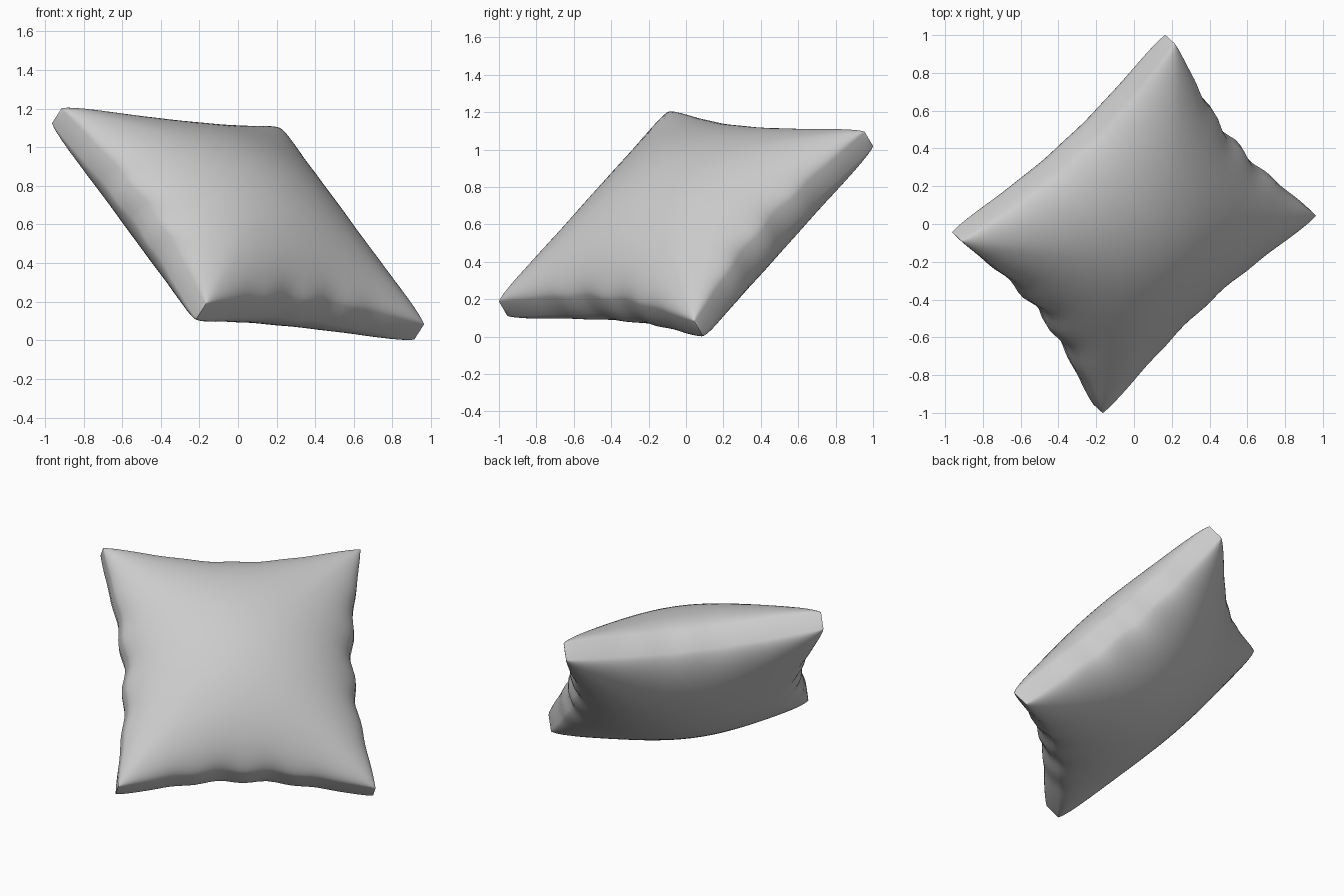
import bpy, bmesh, math
from mathutils import Vector, Matrix

cube = bpy.data.objects.get("Cube")
if cube:
    bpy.data.objects.remove(cube, do_unlink=True)

HALF_X, HALF_Y = 0.771, 0.777   # half sizes of the cushion, corner to corner
RIM = 0.052                     # half thickness of the side band
PUFF = 0.305                    # extra height of the stuffing
SEGMENTS = 48


def seam(across, along, half, wrinkle, shift):
    """Distance from the middle line, pulled in and puckered along the seam."""
    loose = max(0, 1 - along * along)
    pucker = wrinkle * math.cos(5 * math.pi * (along - shift)) * loose ** 3
    return across * (half * (1 - 0.122 * loose ** 1.4) + pucker * abs(across) ** 12)


def puffed(co):
    a, b, c = (max(-1, min(1, k)) for k in co)
    # crowd the grid lines towards the seams, where the cloth curves most
    a, b = math.sin(a * math.pi / 2), math.sin(b * math.pi / 2)
    fill = max(0, (1 - a * a) * (1 - b * b))
    corner = min(a * a, b * b)
    x = seam(a, b, HALF_X, 0.014, 0.22 if a < 0 else -0.1)
    y = seam(b, a, HALF_Y, 0.011 if b < 0 else 0.004, 0.0)
    # the side band swells a little away from the corners
    swell = 0.012 * (1 - c * c)
    x += swell * a * (1 - b * b)
    y += swell * b * (1 - a * a)
    band = RIM + 0.01 * (1 - corner)
    return Vector((x, y, c * (band + PUFF * fill ** (0.66 - 0.2 * corner))))


# Cushion: two cloth panels joined by a side band
bm = bmesh.new()
bmesh.ops.create_grid(bm, x_segments=SEGMENTS, y_segments=SEGMENTS, size=1)
for v in bm.verts:
    v.co.z = -1
lifted = bmesh.ops.extrude_face_region(bm, geom=bm.faces[:], use_keep_orig=True)
for v in lifted["geom"]:
    if isinstance(v, bmesh.types.BMVert):
        v.co.z = 1
upright = [e for e in bm.edges if abs(e.verts[0].co.z - e.verts[1].co.z) > 1]
bmesh.ops.subdivide_edges(bm, edges=upright, cuts=1)
for v in bm.verts:
    v.co = puffed(v.co)
bmesh.ops.recalc_face_normals(bm, faces=bm.faces[:])

# Tip the cushion onto one corner edge
side = Vector((0.734, 0.679, -0.069)).normalized()
up = Vector((-0.479, 0.588, 0.652))
up = (up - side * up.dot(side)).normalized()
tilt = Matrix((side, up, side.cross(up))).transposed().to_4x4()
bmesh.ops.transform(bm, matrix=Matrix.Translation((0, 0, 0.603)) @ tilt, verts=bm.verts[:])

mesh = bpy.data.meshes.new("cushion")
bm.to_mesh(mesh)
bm.free()
cushion = bpy.data.objects.new("cushion", mesh)
bpy.context.collection.objects.link(cushion)

# Plain grey cloth
cloth = bpy.data.materials.new("grey cloth")
cloth.use_nodes = True
grey = (0.6, 0.6, 0.6, 1)
cloth.diffuse_color = grey
cloth.node_tree.nodes["Principled BSDF"].inputs["Base Color"].default_value = grey
mesh.materials.append(cloth)

bpy.ops.object.select_all(action="DESELECT")
cushion.select_set(True)
bpy.context.view_layer.objects.active = cushion
bpy.ops.object.shade_smooth_by_angle(angle=math.radians(45))
